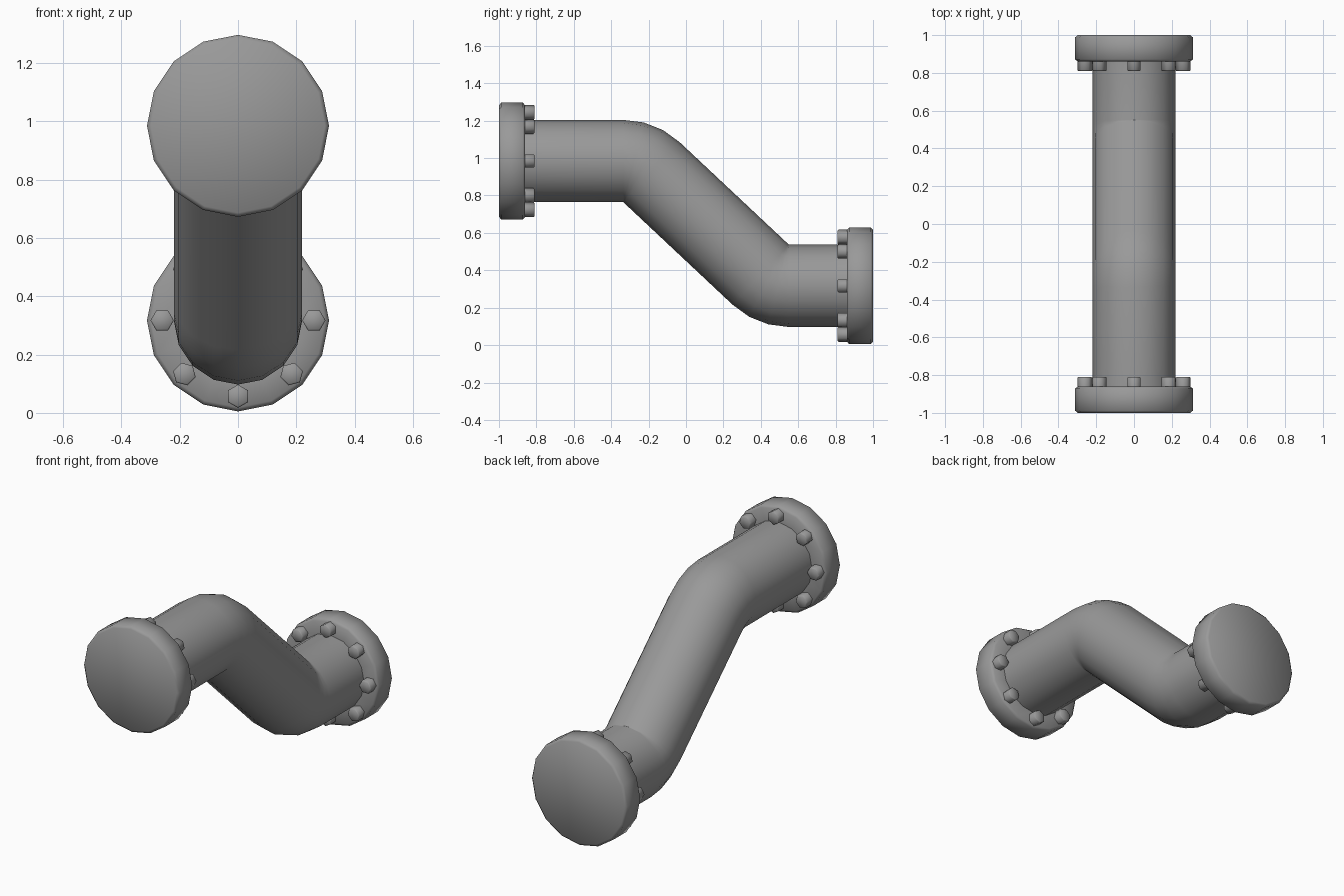
import bpy, math
from mathutils import Matrix, Vector

cube = bpy.data.objects.get("Cube")
if cube:
    bpy.data.objects.remove(cube, do_unlink=True)

SIDES = 16
PIPE_R = 0.22
HIGH, LOW = 0.984, 0.317      # heights of the two pipe ends
FLANGE_Y = 0.86               # inner face of each flange

metal = bpy.data.materials.new("grey metal")
metal.use_nodes = True
metal.diffuse_color = (0.32, 0.32, 0.32, 1)
metal.node_tree.nodes["Principled BSDF"].inputs["Base Color"].default_value = (0.32, 0.32, 0.32, 1)


def sweep(name, stations, sides=SIDES, caps=True, smooth=180):
    """Skin rings given as (centre, tilt about x, radius)."""
    verts, faces = [], []
    for centre, tilt, radius in stations:
        turn = Matrix.Rotation(tilt, 3, 'X')
        for i in range(sides):
            a = math.tau * i / sides
            verts.append(Vector(centre) + turn @ Vector((radius * math.sin(a), 0, radius * math.cos(a))))
    for r in range(len(stations) - 1):
        for i in range(sides):
            j = (i + 1) % sides
            faces.append((r * sides + i, r * sides + j, (r + 1) * sides + j, (r + 1) * sides + i))
    if caps:
        faces.append(tuple(reversed(range(sides))))
        faces.append(tuple(range(len(verts) - sides, len(verts))))
    mesh = bpy.data.meshes.new(name)
    mesh.from_pydata(verts, [], faces)
    mesh.materials.append(metal)
    obj = bpy.data.objects.new(name, mesh)
    bpy.context.collection.objects.link(obj)
    bpy.ops.object.select_all(action='DESELECT')
    obj.select_set(True)
    bpy.context.view_layer.objects.active = obj
    bpy.ops.object.mode_set(mode='EDIT')
    bpy.ops.mesh.select_all(action='SELECT')
    bpy.ops.mesh.normals_make_consistent(inside=False)
    bpy.ops.object.mode_set(mode='OBJECT')
    bpy.ops.object.shade_smooth_by_angle(angle=math.radians(smooth))
    return obj


# Pipe: two bends, each pivoting on its tight inner corner
upper = Vector((0, -0.335, HIGH - PIPE_R))
lower = Vector((0, 0.55, LOW + PIPE_R))
across = lower - upper
bend = math.asin(2 * PIPE_R / across.length) + math.atan2(-across.z, across.y)
STEPS = 3
path = [((0, -FLANGE_Y, HIGH), 0, PIPE_R)]
for pivot, side, order in ((upper, 1, range(STEPS + 1)), (lower, -1, range(STEPS, -1, -1))):
    for s in order:
        a = bend * s / STEPS
        offset = Vector((0, math.sin(a), math.cos(a))) * PIPE_R * side
        path.append((pivot + offset, -a, PIPE_R))
path.append(((0, FLANGE_Y, LOW), 0, PIPE_R))
sweep("bent_pipe", path, caps=False, smooth=60)

# Flanges with softened rims, and a ring of hexagonal bolts on each
PROFILE = [(1.0, 0.298), (0.988, 0.312), (0.872, 0.312), (FLANGE_Y, 0.298), (FLANGE_Y, PIPE_R - 0.01)]
for end, sign, z in (("front", -1, HIGH), ("back", 1, LOW)):
    sweep(end + "_flange", [((0, sign * y, z), 0, r) for y, r in PROFILE], smooth=60)
    for k in range(8):
        a = math.tau * k / 8
        bolt = sweep(f"{end}_bolt_{k + 1}",
                     [((0, sign * y, 0), 0, r) for y, r in
                      ((FLANGE_Y + 0.01, 0.04), (0.815, 0.04), (0.81, 0.035))],
                     sides=6, smooth=70)
        bolt.location = (0.26 * math.sin(a), 0, z + 0.26 * math.cos(a))
        bolt.rotation_euler = (0, a, 0)
